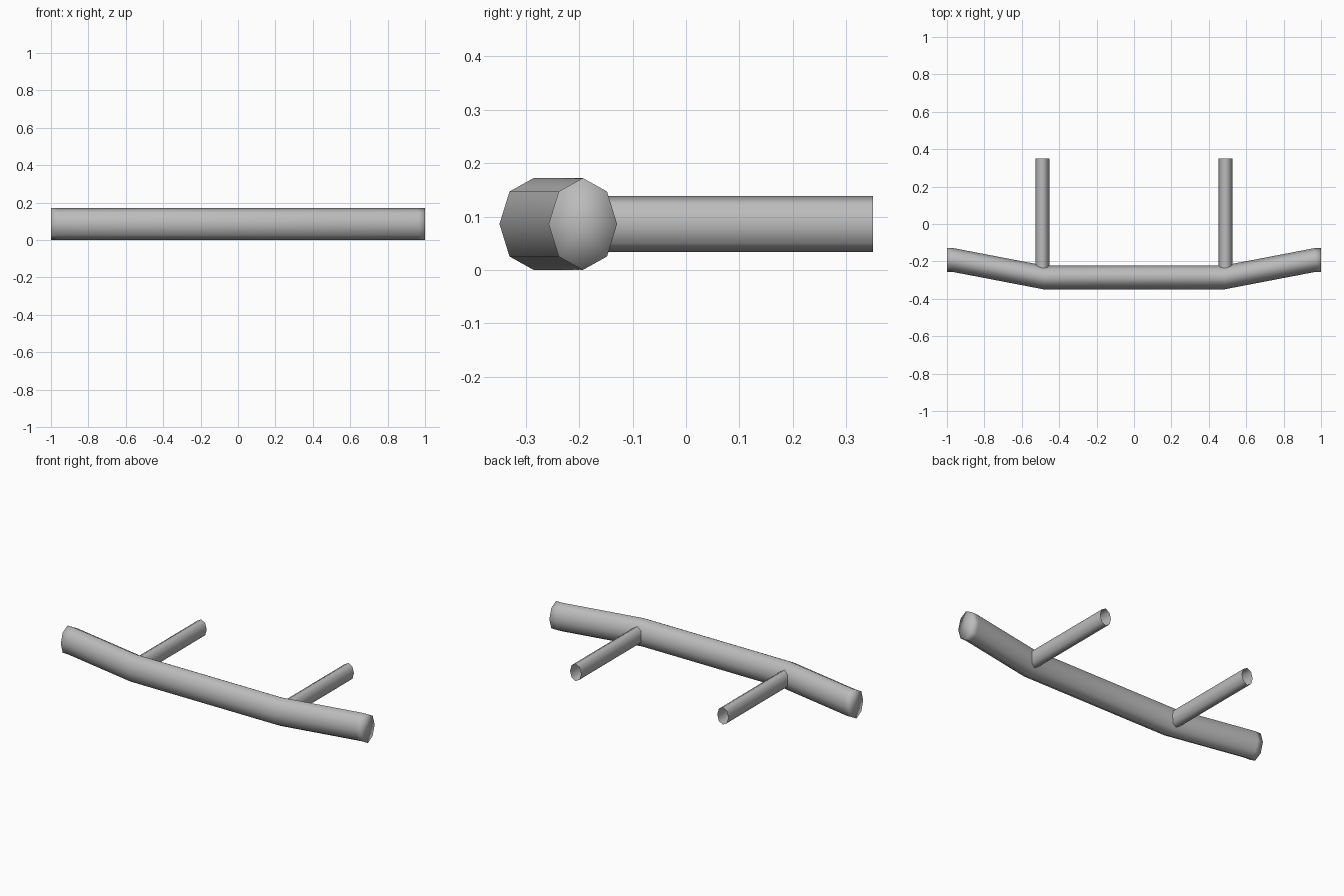
import bpy, bmesh
from math import cos, sin, tau

cube = bpy.data.objects.get("Cube")
if cube:
    bpy.data.objects.remove(cube)

SIDES = 8
MID_Z = 0.086

steel = bpy.data.materials.new("grey_steel")
steel.use_nodes = True
colour = (0.5, 0.5, 0.5, 1)
steel.diffuse_color = colour
steel.node_tree.nodes["Principled BSDF"].inputs["Base Color"].default_value = colour


def tube(name, stations, across, ry, rz, capped):
    """Loft an eight-sided ring along (x, y) stations; across is the ring's flat axis."""
    bm = bmesh.new()
    rings = []
    for x, y in stations:
        ring = []
        for i in range(SIDES):
            a = tau * i / SIDES
            dx, dy = across[0] * ry * cos(a), across[1] * ry * cos(a)
            ring.append(bm.verts.new((x + dx, y + dy, MID_Z + rz * sin(a))))
        rings.append(ring)
    for r, s in zip(rings, rings[1:]):
        for i in range(SIDES):
            j = (i + 1) % SIDES
            bm.faces.new((r[i], r[j], s[j], s[i]))
    if capped:
        for ring, (x, y) in ((rings[0], stations[0]), (rings[-1], stations[-1])):
            hub = bm.verts.new((x, y, MID_Z))
            for i in range(SIDES):
                bm.faces.new((ring[i], ring[(i + 1) % SIDES], hub))
    bmesh.ops.recalc_face_normals(bm, faces=bm.faces)
    for f in bm.faces:
        f.smooth = True
    mesh = bpy.data.meshes.new(name)
    bm.to_mesh(mesh)
    bm.free()
    mesh.materials.append(steel)
    obj = bpy.data.objects.new(name, mesh)
    bpy.context.collection.objects.link(obj)
    return obj


# Cross bar with swept-back ends and short straight tips
half = [(0.485, -0.285), (0.965, -0.193), (1.0, -0.193)]
path = [(-x, y) for x, y in reversed(half)] + half
tube("cross_bar", path, (0, 1), 0.064, 0.086, True)

# Open-ended mounting arms reaching back from the bends
for side, sign in (("left", 1), ("right", -1)):
    x = sign * 0.49
    tube(side + "_mounting_arm", [(x, -0.28), (x, 0.35)], (1, 0), 0.037, 0.052, False)
